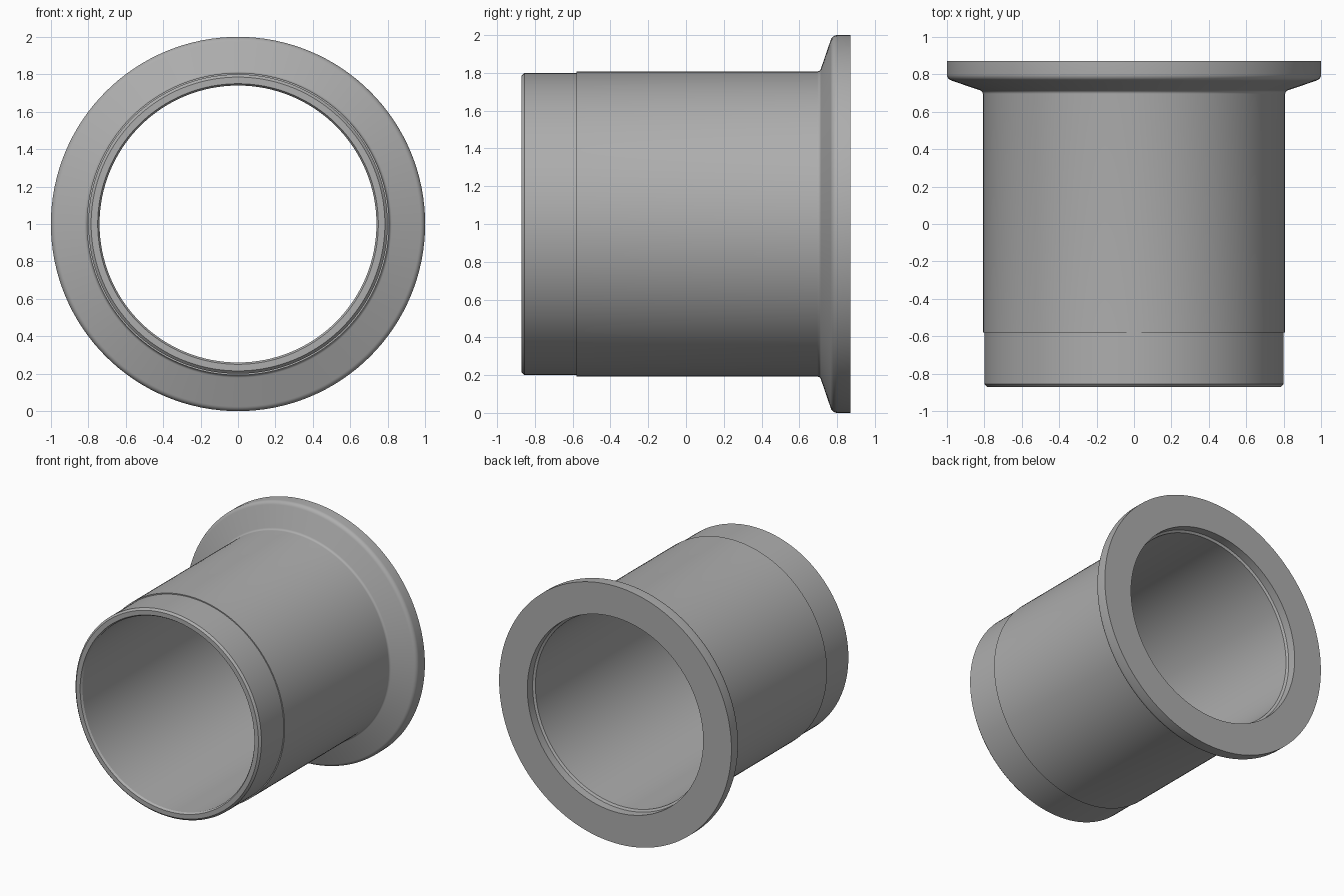
import bpy, bmesh, math
from mathutils import Matrix, Vector

cube = bpy.data.objects.get("Cube")
if cube:
    bpy.data.objects.remove(cube, do_unlink=True)

SEGMENTS = 128


def make_material(name, colour):
    mat = bpy.data.materials.new(name)
    mat.use_nodes = True
    mat.diffuse_color = colour
    mat.node_tree.nodes["Principled BSDF"].inputs["Base Color"].default_value = colour
    return mat


def arc(centre, radius, start, end, steps=6):
    """Points (r, y) along a rounded corner, angles in degrees."""
    angles = [math.radians(start + (end - start) * i / steps) for i in range(steps + 1)]
    return [(centre[0] + radius * math.cos(a), centre[1] + radius * math.sin(a)) for a in angles]


def lathe(name, profile, mat):
    """Revolve a closed (r, y) profile around the pipe axis at z = 1."""
    bm = bmesh.new()
    verts = [bm.verts.new((r, y, 0)) for r, y in profile]
    edges = [bm.edges.new((verts[i - 1], verts[i])) for i in range(len(verts))]
    bmesh.ops.spin(bm, geom=verts + edges, cent=(0, 0, 0), axis=(0, 1, 0),
                   angle=math.tau, steps=SEGMENTS, use_merge=True)
    bmesh.ops.remove_doubles(bm, verts=bm.verts, dist=0.0001)
    bmesh.ops.recalc_face_normals(bm, faces=bm.faces)
    bmesh.ops.transform(bm, matrix=Matrix.Translation(Vector((0, 0, 1))), verts=bm.verts)
    mesh = bpy.data.meshes.new(name)
    bm.to_mesh(mesh)
    bm.free()
    mesh.materials.append(mat)
    obj = bpy.data.objects.new(name, mesh)
    bpy.context.collection.objects.link(obj)
    bpy.ops.object.select_all(action='DESELECT')
    obj.select_set(True)
    bpy.context.view_layer.objects.active = obj
    bpy.ops.object.shade_smooth_by_angle(angle=math.radians(25))
    return obj


grey = make_material("plain grey", (0.42, 0.42, 0.42, 1))

# Front rim with chamfers, then the slightly narrower spigot and its step
profile = [(0.74, -0.855), (0.75, -0.87), (0.785, -0.87), (0.8, -0.855),
           (0.8, -0.58), (0.808, -0.58)]
# Fillet from the tube into the tapered flange
profile += arc((0.828, 0.695), 0.02, 180, 107)
# Rounded front corner of the flange, then its flat back
profile += arc((0.965, 0.8), 0.035, -73, 0)
profile += [(1.0, 0.87), (0.757, 0.87)]
# Shallow recess in the back of the bore
profile += [(0.757, 0.805), (0.74, 0.795)]

lathe("flanged_pipe", profile, grey)
